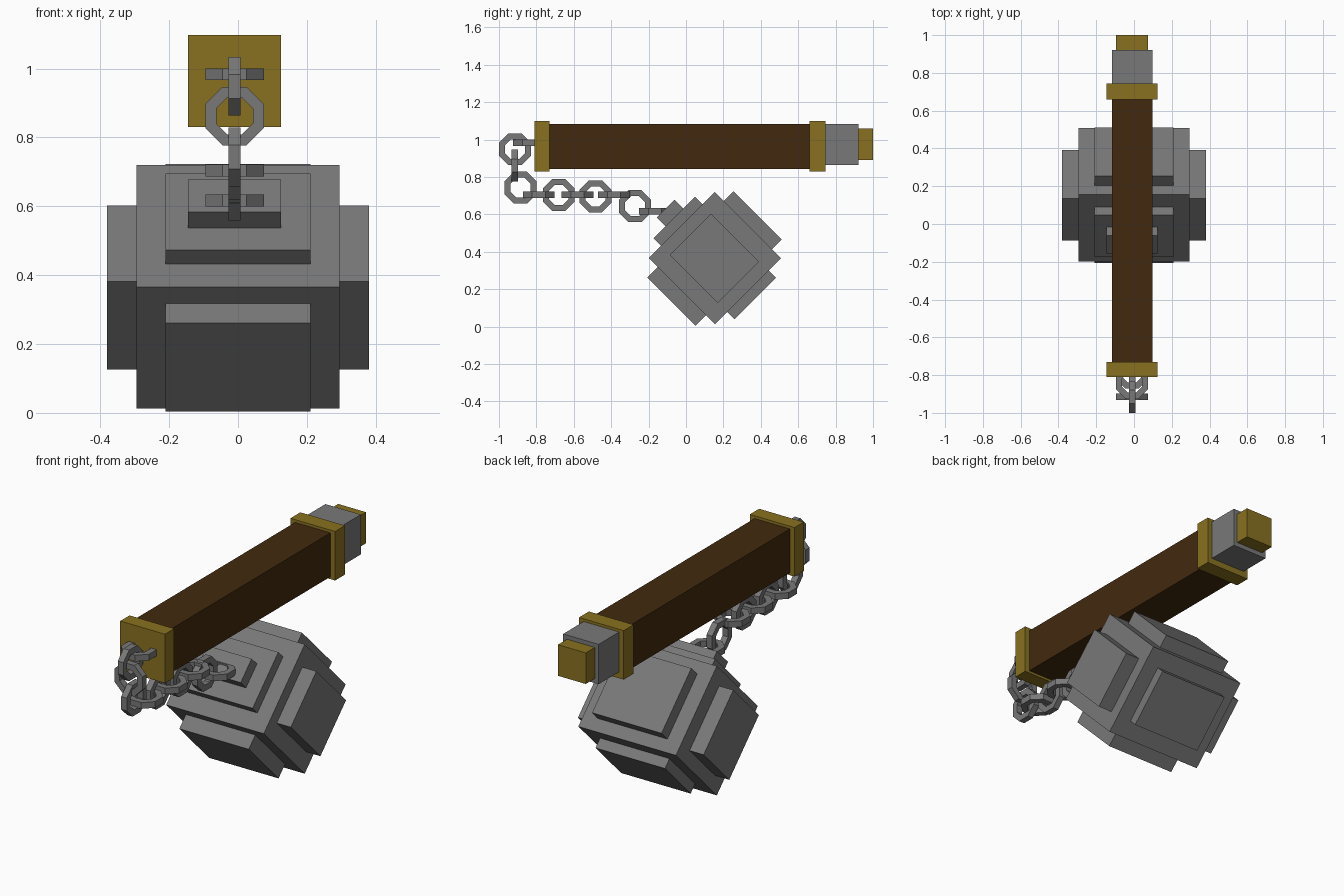
import bpy, bmesh, math
from mathutils import Matrix, Vector

cube = bpy.data.objects.get("Cube")
if cube:
    bpy.data.objects.remove(cube, do_unlink=True)


def material(name, rgb):
    mat = bpy.data.materials.new(name)
    mat.use_nodes = True
    mat.diffuse_color = (*rgb, 1)
    mat.node_tree.nodes["Principled BSDF"].inputs["Base Color"].default_value = (*rgb, 1)
    return mat


IRON = material("iron grey", (0.19, 0.19, 0.19))
WOOD = material("dark wood", (0.055, 0.023, 0.0045))
GOLD = material("dull gold", (0.25, 0.165, 0.0145))


def add_object(name, bm, mat, matrix=Matrix()):
    bmesh.ops.recalc_face_normals(bm, faces=bm.faces)
    mesh = bpy.data.meshes.new(name)
    bm.to_mesh(mesh)
    bm.free()
    mesh.materials.append(mat)
    obj = bpy.data.objects.new(name, mesh)
    obj.matrix_world = matrix
    bpy.context.collection.objects.link(obj)
    return obj


def box(name, low, high, mat, matrix=Matrix()):
    low, high = Vector(low), Vector(high)
    bm = bmesh.new()
    bmesh.ops.create_cube(bm, size=1)
    bmesh.ops.scale(bm, vec=high - low, verts=bm.verts)
    bmesh.ops.translate(bm, vec=(low + high) / 2, verts=bm.verts)
    return add_object(name, bm, mat, matrix)


def chain_link(name, y, z, axis):
    """Octagonal ring with a square section, its hole facing along axis."""
    outer, inner, half = 0.085, 0.053, 0.017
    section = [(outer, -half), (outer, half), (inner, half), (inner, -half)]
    bm = bmesh.new()
    loops = []
    for i in range(8):
        a = math.radians(45 * i + 22.5)
        loops.append([bm.verts.new((r / math.cos(math.pi / 8) * math.cos(a),
                                    r / math.cos(math.pi / 8) * math.sin(a), h))
                      for r, h in section])
    for i in range(8):
        a, b = loops[i], loops[(i + 1) % 8]
        for j in range(4):
            k = (j + 1) % 4
            bm.faces.new((a[j], a[k], b[k], b[j]))
    turn = Vector(axis).to_track_quat('Z', 'Y').to_matrix().to_4x4()
    add_object(name, bm, IRON, Matrix.Translation((-0.01, y, z)) @ turn)


# Handle: wooden grip, two collars and a stepped pommel (half width, y range, z range)
for name, w, y0, y1, z0, z1, mat in [
        ("grip", 0.107, -0.74, 0.67, 0.843, 1.083, WOOD),
        ("front_collar", 0.135, -0.81, -0.73, 0.83, 1.098, GOLD),
        ("back_collar", 0.135, 0.66, 0.745, 0.83, 1.098, GOLD),
        ("pommel_block", 0.107, 0.74, 0.922, 0.865, 1.083, IRON),
        ("pommel_cap", 0.084, 0.92, 1.0, 0.89, 1.06, GOLD)]:
    box(name, (-0.01 - w, y0, z0), (-0.01 + w, y1, z1), mat)

# Head: blocky ball, tipped an eighth of a turn about x
tilt = Matrix.Translation((0, 0.155, 0.366)) @ Matrix.Rotation(math.radians(-45), 4, 'X')
box("head_core", (-0.295, -0.25, -0.25), (0.295, 0.25, 0.25), IRON, tilt)
box("head_plate_upper_lower", (-0.21, -0.182, -0.33), (0.21, 0.182, 0.322), IRON, tilt)
box("head_plate_front_back", (-0.21, -0.308, -0.157), (0.21, 0.305, 0.157), IRON, tilt)
box("head_plate_sides", (-0.38, -0.182, -0.16), (0.38, 0.18, 0.153), IRON, tilt)
box("chain_mount", (-0.145, -0.373, -0.066), (0.125, -0.3, 0.068), IRON, tilt)

# Chain: alternating links from the front collar down to the mount
X, Y, Z = (1, 0, 0), (0, 1, 0), (0, 0, 1)
path = [(-0.84, 0.983, Z), (-0.915, 0.948, X), (-0.915, 0.862, Y), (-0.885, 0.743, X),
        (-0.787, 0.704, Z), (-0.68, 0.703, X), (-0.58, 0.704, Z), (-0.484, 0.696, X),
        (-0.385, 0.704, Z), (-0.273, 0.644, X), (-0.165, 0.617, Z)]
for n, (y, z, axis) in enumerate(path, 1):
    chain_link(f"chain_link_{n}", y, z, axis)
